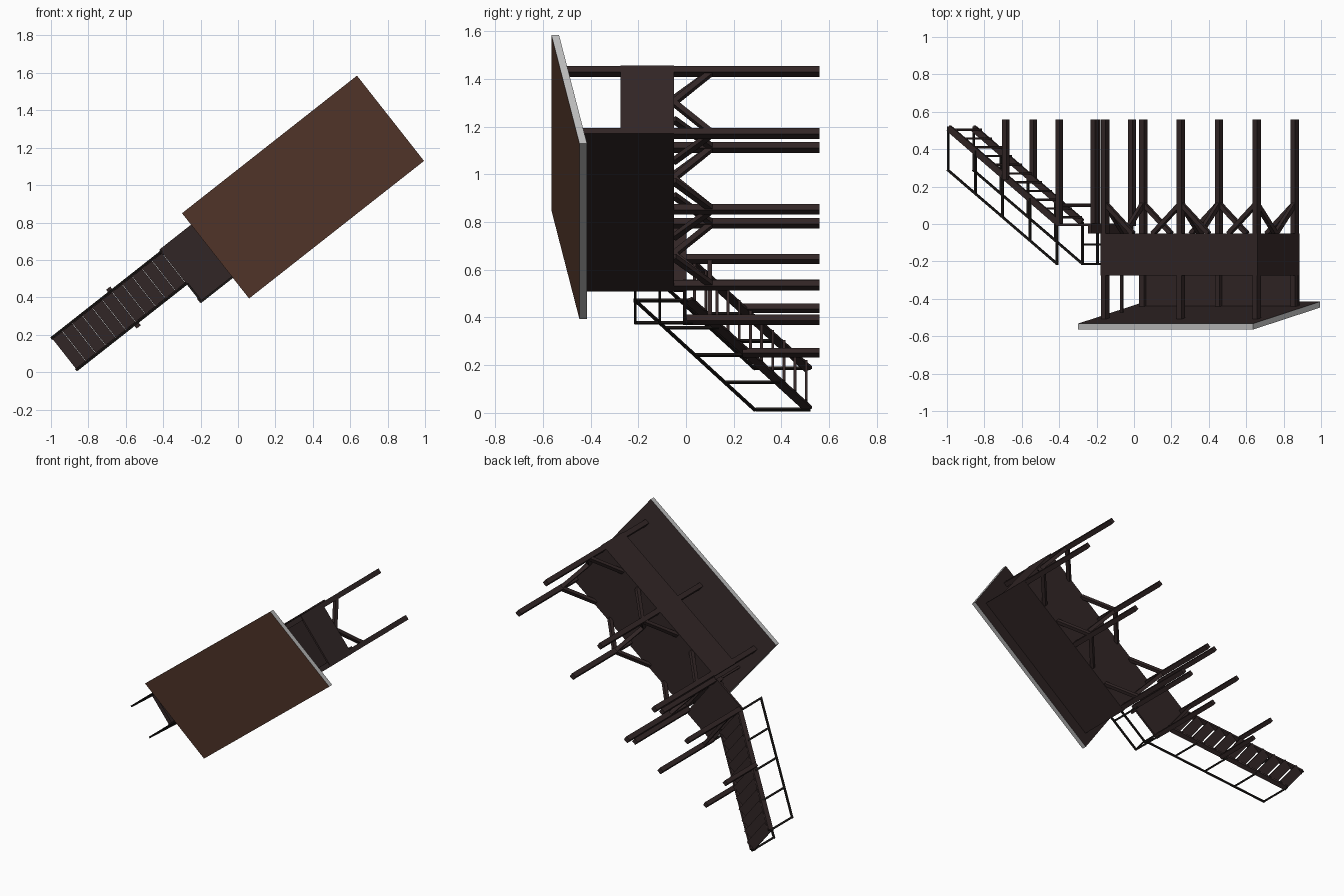
import bpy, bmesh, math
from mathutils import Vector, Matrix

if "Cube" in bpy.data.objects:
    bpy.data.objects.remove(bpy.data.objects["Cube"])

# Local frame: u along the cabin, w across it, h up the tower (world -y)
C, S = 0.786, 0.618
FRAME = Matrix(((C, -S, 0), (0, 0, -1), (S, C, 0)))


def material(name, rgb):
    m = bpy.data.materials.new(name)
    m.diffuse_color = (*rgb, 1)
    m.use_nodes = True
    m.node_tree.nodes["Principled BSDF"].inputs["Base Color"].default_value = m.diffuse_color
    return m


WOOD = material("dark wood", (0.031, 0.019, 0.019))
ROOF = material("roof brown", (0.098, 0.042, 0.027))
EDGE = material("roof edge grey", (0.50, 0.50, 0.50))
METAL = material("railing black", (0.012, 0.010, 0.009))


def finish(name, bm, *mats):
    for v in bm.verts:
        v.co = FRAME @ v.co
    bmesh.ops.recalc_face_normals(bm, faces=bm.faces)
    me = bpy.data.meshes.new(name)
    bm.to_mesh(me)
    bm.free()
    for m in mats:
        me.materials.append(m)
    ob = bpy.data.objects.new(name, me)
    bpy.context.collection.objects.link(ob)
    return ob


def add_box(bm, u, w, h):
    r = bmesh.ops.create_cube(bm, size=1)
    for v in r["verts"]:
        v.co = Vector([a[0] + (c + 0.5) * (a[1] - a[0]) for c, a in zip(v.co, (u, w, h))])
    return r["verts"]


def box(name, u, w, h, mat=WOOD):
    bm = bmesh.new()
    add_box(bm, u, w, h)
    return finish(name, bm, mat)


def bar(name, a, b, t, mat=WOOD, depth=None):
    """Square bar between two local points."""
    a, b = Vector(a), Vector(b)
    d = (b - a).normalized()
    side = d.cross(Vector((0, 0, 1)))
    side = Vector((1, 0, 0)) if side.length < 0.01 else side.normalized()
    up = side.cross(d)
    m = Matrix((side, d, up)).transposed()
    bm = bmesh.new()
    bmesh.ops.create_cube(bm, size=1)
    size = Vector((t, (b - a).length, depth or t))
    for v in bm.verts:
        v.co = (a + b) / 2 + m @ Vector([p * q for p, q in zip(v.co, size)])
    return finish(name, bm, mat)


GROUND = -0.56


def under(w):
    return 0.415 + (w - 0.273) * 0.2026


# Sloped roof: brown top, grey rim, wooden underside
bm = bmesh.new()
for v in add_box(bm, (0.29, 1.48), (0.273, 0.853), (0, 0.032)):
    v.co.z += under(v.co.y)
bm.normal_update()
for f in bm.faces:
    f.material_index = 0 if f.normal.z > 0.5 else (2 if f.normal.z < -0.5 else 1)
finish("roof", bm, ROOF, EDGE, WOOD)

# Cabin floor and walls
U0, U1, W0, W1 = 0.35, 1.42, 0.373, 0.736
T, SILL = 0.012, 0.275
box("cabin_floor", (U0, U1), (W0, W1), (0.05, 0.066))
bm = bmesh.new()
for v in add_box(bm, (U0, U1), (W0, W0 + T), (0.05, 1)):
    if v.co.z > 0.5:
        v.co.z = under(v.co.y)
finish("closed_wall", bm, WOOD)
box("long_half_wall", (U0, U1), (W1 - T, W1), (0.05, SILL))
box("end_half_wall", (U1 - T, U1), (W0, W1), (0.05, SILL))
box("door_half_wall", (U0, U0 + T), (W0, 0.56), (0.05, SILL))
bar("door_post", (0.358, 0.56, 0.05), (0.358, 0.56, under(0.56)), 0.014)

# Main posts from ground to roof, with knee braces both ways
PU, PW = (0.37, 0.885, 1.40), (0.39, 0.72)
for u in PU:
    for w in PW:
        bar("main_post", (u, w, GROUND), (u, w, under(w) + 0.004), 0.032)
        dw = 0.165 if w < 0.5 else -0.165
        bar("cross_brace", (u, w, -0.11), (u, w + dw, 0.052), 0.024)
        for du in (-0.19, 0.19):
            if PU[0] <= u + du <= PU[-1]:
                bar("long_brace", (u, w, -0.11), (u + du, w, 0.052), 0.024)

# Landing with its four posts
box("landing", (0.075, 0.32), (0.414, 0.775), (-0.002, 0.012))
box("landing_step", (0.295, 0.32), (0.414, 0.775), (0.01, 0.05))
for u in (0.085, 0.325):
    for w in (0.43, 0.755):
        bar("landing_post", (u, w, GROUND), (u, w, 0.012 if w < 0.5 else -0.002), 0.03)
bar("landing_brace", (0.085, 0.755, -0.1), (0.085, 0.43, -0.1), 0.02)

# Stairs: stringers, treads, support posts
A, B = -0.67, 0.075
LOW, HIGH = -0.525, -0.01


def stair(u):
    return LOW + (HIGH - LOW) * (u - A) / (B - A)


for w in (0.545, 0.757):
    bar("stringer", (A + 0.005, w, LOW + 0.012), (B, w, HIGH), 0.014, depth=0.036)
N = 11
for i in range(N):
    u = A + (B - A) * i / N
    h = stair(u + 0.03)
    box("tread", (u, u + 0.066), (0.545, 0.757), (h - 0.006, h + 0.006))
for w in (0.532, 0.768):
    bar("stair_post", (-0.268, w, GROUND), (-0.268, w, stair(-0.268) + 0.01), 0.028)

# Stair railings on both sides
for w in (0.541, 0.761):
    bar("stair_handrail", (A, w, -0.29), (B, w, 0.213), 0.011, METAL)
    for i in range(5):
        u = A + 0.005 + (B - A - 0.005) * i / 4
        bar("stair_rail_post", (u, w, stair(u)), (u, w, stair(u) + 0.23), 0.011, METAL)

# Landing railing around the outer corner
for p in ((0.08, 0.418), (0.315, 0.418)):
    bar("landing_rail_post", (*p, -0.03), (*p, 0.216), 0.011, METAL)
for h in (0.11, 0.213):
    bar("landing_end_rail", (0.08, 0.541, h), (0.08, 0.418, h), 0.011, METAL)
    bar("landing_side_rail", (0.08, 0.418, h), (0.35, 0.418, h), 0.011, METAL)
